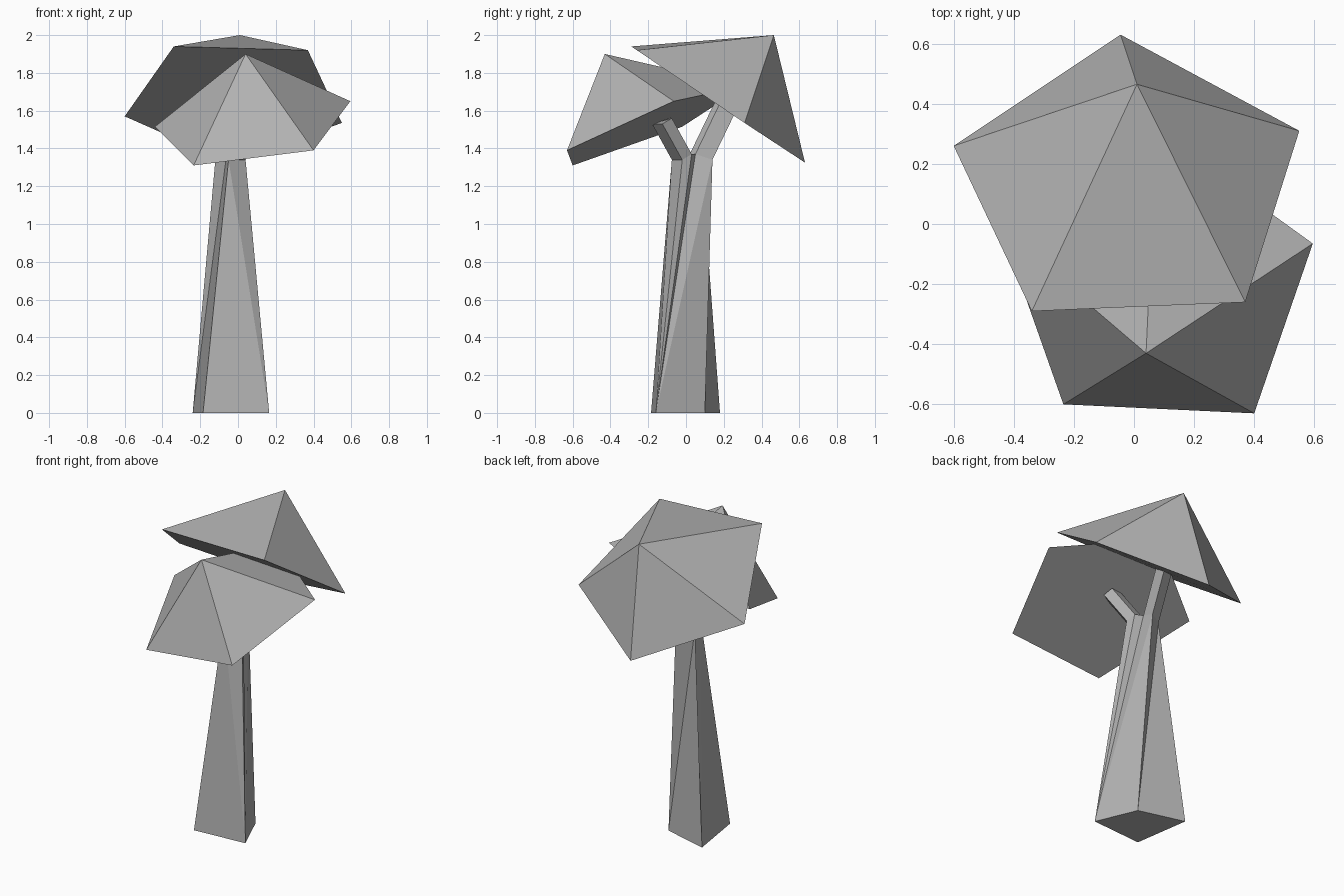
import bpy, bmesh
from mathutils import Vector

if "Cube" in bpy.data.objects:
    bpy.data.objects.remove(bpy.data.objects["Cube"])

# Dark grey shared by all parts
grey = bpy.data.materials.new("dark_grey")
grey.diffuse_color = (0.45, 0.45, 0.45, 1)
grey.use_nodes = True
grey.node_tree.nodes["Principled BSDF"].inputs["Base Color"].default_value = grey.diffuse_color


def make_object(name, points, faces):
    bm = bmesh.new()
    verts = [bm.verts.new(p) for p in points]
    for f in faces:
        bm.faces.new([verts[i] for i in f])
    bmesh.ops.recalc_face_normals(bm, faces=bm.faces)
    mesh = bpy.data.meshes.new(name)
    bm.to_mesh(mesh)
    bm.free()
    mesh.materials.append(grey)
    obj = bpy.data.objects.new(name, mesh)
    bpy.context.collection.objects.link(obj)
    return obj


def canopy(name, apex, rim):
    # five-sided tilted pyramid with a closed underside
    n = len(rim)
    sides = [(i, (i + 1) % n, n) for i in range(n)]
    return make_object(name, rim + [apex], sides + [tuple(range(n))])


def extend(ring, offset):
    return [tuple(Vector(p) + Vector(offset)) for p in ring]


# Leaf canopies
canopy("back_canopy", (0.01, 0.465, 2.0),
       [(-0.34, -0.29, 1.94), (0.37, -0.26, 1.92), (0.55, 0.31, 1.535),
        (-0.045, 0.63, 1.325), (-0.60, 0.26, 1.57)])
canopy("front_canopy", (0.04, -0.43, 1.90),
       [(-0.235, -0.60, 1.31), (0.40, -0.63, 1.39), (0.595, -0.065, 1.65),
        (0.075, 0.31, 1.73), (-0.44, -0.02, 1.515)])

# Trunk: four-sided foot, forked top with three notch points
foot = [(-0.185, -0.185, 0), (0.165, -0.16, 0), (0.055, 0.10, 0), (-0.24, 0.18, 0)]
top = [(-0.05, -0.075, 1.34), (0.04, -0.02, 1.34),
       (-0.025, 0.14, 1.34), (-0.12, 0.08, 1.34)]
notch = [(0.02, 0.03, 1.37), (-0.06, 0.02, 1.37), (-0.03, 0.05, 1.37)]

# Branch ends follow the fork rings
front_tip = extend([top[0], top[1], notch[0], notch[1]], (0.085, -0.105, 0.19))
back_tip = extend([notch[1], notch[2], top[2], top[3]], (0.01, 0.13, 0.27))

# Indices: foot 0-3, top 4-7, notch 8-10, front tip 11-14, back tip 15-18
faces = [(0, 3, 2, 1),
         (0, 1, 4), (1, 5, 4),
         (1, 2, 6), (1, 6, 10), (1, 10, 8), (1, 8, 5),
         (2, 3, 7), (2, 7, 6),
         (3, 0, 4), (3, 4, 9), (3, 9, 7),
         (8, 10, 9)]
for base, start in (((4, 5, 8, 9), 11), ((9, 10, 6, 7), 15)):
    for i in range(4):
        j = (i + 1) % 4
        faces.append((base[i], base[j], start + j, start + i))
    faces.append(tuple(range(start, start + 4)))
make_object("trunk_and_branches", foot + top + notch + front_tip + back_tip, faces)
